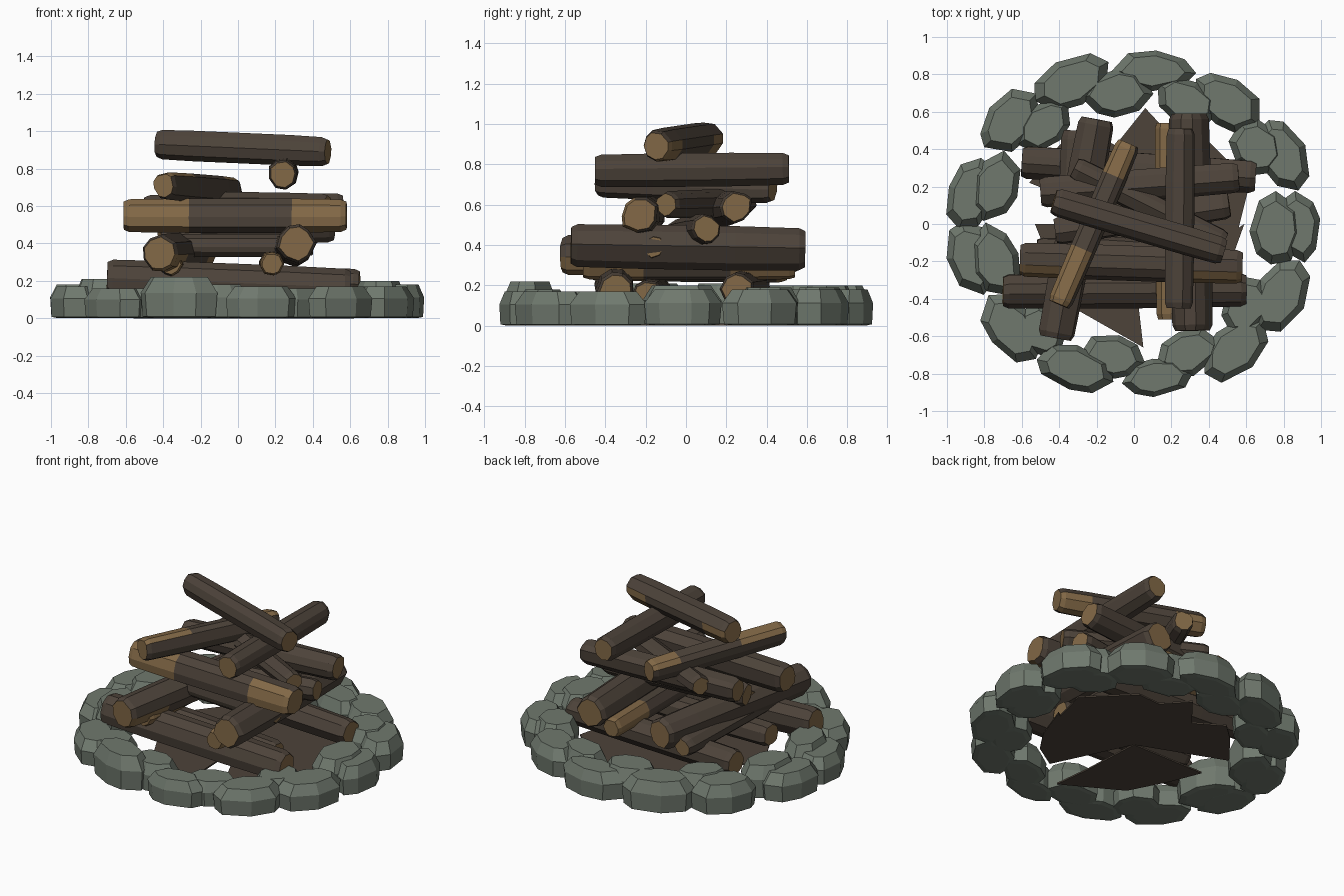
import bpy, bmesh, math, random
from mathutils import Vector

if "Cube" in bpy.data.objects:
    bpy.data.objects.remove(bpy.data.objects["Cube"])
rng = random.Random(7)


def material(name, rgb):
    mat = bpy.data.materials.new(name)
    mat.use_nodes = True
    mat.diffuse_color = (*rgb, 1)
    mat.node_tree.nodes["Principled BSDF"].inputs["Base Color"].default_value = (*rgb, 1)
    return mat


BARK = material("dark bark", (0.074, 0.056, 0.042))
WOOD = material("bare wood", (0.225, 0.14, 0.062))
STONE = material("grey green stone", (0.16, 0.19, 0.155))


def finish(bm, name, mats):
    mesh = bpy.data.meshes.new(name)
    bm.to_mesh(mesh)
    bm.free()
    for mat in mats:
        mesh.materials.append(mat)
    obj = bpy.data.objects.new(name, mesh)
    bpy.context.collection.objects.link(obj)


def loft(bm, rings):
    """Skin a stack of closed rings; return the side bands and the two caps."""
    loops = [[bm.verts.new(p) for p in ring] for ring in rings]
    n = len(loops[0])
    bands = []
    for a, b in zip(loops, loops[1:]):
        bands.append([bm.faces.new((a[i], a[(i + 1) % n], b[(i + 1) % n], b[i]))
                      for i in range(n)])
    caps = [bm.faces.new(loops[0][::-1]), bm.faces.new(loops[-1])]
    bmesh.ops.recalc_face_normals(bm, faces=bm.faces)
    return bands, caps


def log(name, start, end, radius, peel=None, peel_side=None, sides=9):
    """Faceted log with chamfered ends; peel = lengths bare at the start and end."""
    a, b = Vector(start), Vector(end)
    axis = (b - a).normalized()
    side = axis.cross(Vector((0, 0, 1))).normalized()
    up = side.cross(axis)
    shape = [(math.tau * (i + rng.uniform(-0.2, 0.2)) / sides, rng.uniform(0.92, 1.08))
             for i in range(sides)]
    length = (b - a).length
    first, last = peel or (0.3 * length, 0.3 * length)
    stops = [(0, 0.84), (0.03, 0.98), (first, 1.02), (length - last, 1.02),
             (length - 0.03, 0.97), (length, 0.83)]
    rings = [[a + axis * d + (side * math.cos(t) + up * math.sin(t)) * radius * r * s
              for t, r in shape] for d, s in stops]
    bm = bmesh.new()
    bands, caps = loft(bm, rings)
    for cap in caps:
        cap.material_index = 1
    if peel:
        for k in (0, 1, 3, 4):
            for f in bands[k]:
                if peel_side is None or f.normal.dot(Vector(peel_side)) > 0.2:
                    f.material_index = 1
    finish(bm, name, (BARK, WOOD))


# Bottom layer, running left to right
log("bottom_front_log", (-0.70, -0.36, 0.22), (0.60, -0.35, 0.17), 0.10)
log("bottom_back_log", (-0.60, 0.33, 0.19), (0.65, 0.25, 0.18), 0.09)
log("bottom_middle_log", (-0.52, -0.15, 0.17), (0.42, -0.19, 0.15), 0.08)

# Second layer, running front to back
log("lower_right_log", (-0.42, -0.61, 0.35), (-0.20, 0.56, 0.36), 0.10,
    (0.3, 0.25), (0.35, 0, -0.75))
log("lower_left_log", (0.31, -0.57, 0.40), (0.29, 0.59, 0.38), 0.105)
log("thin_left_log", (0.18, -0.51, 0.29), (0.17, 0.54, 0.29), 0.065, (0.3, 0.32))
log("thin_right_log", (-0.36, -0.48, 0.29), (-0.32, 0.50, 0.28), 0.065, (0.35, 0.05), (0.9, 0, 0))

# Third layer, running left to right
log("middle_front_log", (-0.61, -0.19, 0.55), (0.58, -0.23, 0.55), 0.098,
    (0.35, 0.29), (0, -0.95, -0.3))
log("middle_back_log", (-0.50, 0.17, 0.58), (0.56, 0.25, 0.59), 0.085)
log("middle_low_log", (-0.42, -0.04, 0.45), (0.51, 0.10, 0.48), 0.075)
log("middle_base_log", (-0.40, -0.11, 0.39), (0.40, -0.16, 0.39), 0.06)
log("middle_thin_log", (-0.32, 0.30, 0.61), (0.48, -0.10, 0.60), 0.065)

# Top of the stack
log("upper_peeled_log", (-0.40, -0.43, 0.71), (-0.03, 0.43, 0.68), 0.072,
    (0.32, 0.19), (-0.25, -0.1, 0.95))
log("upper_left_log", (0.24, -0.45, 0.77), (0.25, 0.51, 0.78), 0.08)
log("top_log", (-0.43, 0.12, 0.93), (0.48, -0.15, 0.89), 0.08, (0.2, 0.2), (0.2, 0.75, -0.6))

# Flat bark shards on the ground, meeting at the centre
SHARDS = [
    [(-0.53, 0), (-0.45, -0.2), (-0.32, -0.45), (0.05, -0.66), (0.02, -0.4)],
    [(0.24, -0.5), (0.4, -0.4), (0.5, -0.25), (0.59, 0), (0.56, -0.02), (0.62, 0.22), (0.36, 0.48)],
    [(0.36, 0.48), (0.2, 0.47), (0.06, 0.62), (-0.1, 0.42), (-0.28, 0.53), (-0.4, 0.42),
     (-0.56, 0.22)],
]
for i, outline in enumerate(SHARDS):
    bm = bmesh.new()
    pts = [(0, 0)] + outline
    loft(bm, [[(x, y, z) for x, y in pts] for z in (0, 0.01)])
    finish(bm, f"ground_shard_{i + 1}", (BARK,))

# Ring of stones: x, y, length along the ring, width across it, height
STONES = [
    (-0.33, 0.76, 0.44, 0.26, 0.2), (-0.09, 0.70, 0.38, 0.26, 0.2), (0.10, 0.82, 0.46, 0.21, 0.18),
    (0.28, 0.66, 0.36, 0.23, 0.19), (0.50, 0.65, 0.43, 0.27, 0.18),
    (0.66, 0.41, 0.32, 0.28, 0.19), (0.79, 0.37, 0.4, 0.27, 0.18),
    (0.76, -0.03, 0.39, 0.28, 0.2), (0.88, -0.01, 0.38, 0.24, 0.18),
    (0.78, -0.39, 0.44, 0.28, 0.17), (0.60, -0.44, 0.32, 0.26, 0.17),
    (0.54, -0.67, 0.42, 0.26, 0.17), (0.29, -0.69, 0.37, 0.24, 0.16),
    (0.12, -0.82, 0.38, 0.21, 0.17), (-0.12, -0.71, 0.36, 0.23, 0.18),
    (-0.31, -0.77, 0.42, 0.25, 0.22), (-0.65, -0.56, 0.42, 0.26, 0.16), (-0.50, -0.57, 0.3, 0.26, 0.16),
    (-0.87, -0.18, 0.4, 0.26, 0.17), (-0.74, -0.20, 0.41, 0.26, 0.21),
    (-0.87, 0.16, 0.4, 0.26, 0.18), (-0.74, 0.20, 0.38, 0.26, 0.21),
    (-0.66, 0.55, 0.4, 0.26, 0.19), (-0.48, 0.53, 0.34, 0.24, 0.2),
]
# Chamfered foot, upright flank, sloping shoulder, flat top
PROFILE = [(0.01, 0.72), (0.04, 0.95), (0.62, 1.0), (1.0, 0.74)]
for i, (x, y, length, width, height) in enumerate(STONES):
    turn = math.atan2(y, x) + math.pi / 2 + rng.uniform(-0.1, 0.1)
    c, s = math.cos(turn), math.sin(turn)
    outline = []
    for k in range(8):
        t = math.tau * (k + rng.uniform(-0.22, 0.22)) / 8
        r = rng.uniform(0.96, 1.06)
        u, v = length / 2 * r * math.cos(t), width / 2 * r * math.sin(t)
        outline.append((u * c - v * s, u * s + v * c))
    bm = bmesh.new()
    loft(bm, [[(x + px * scale, y + py * scale, height * z) for px, py in outline]
              for z, scale in PROFILE])
    finish(bm, f"ring_stone_{i + 1}", (STONE,))
